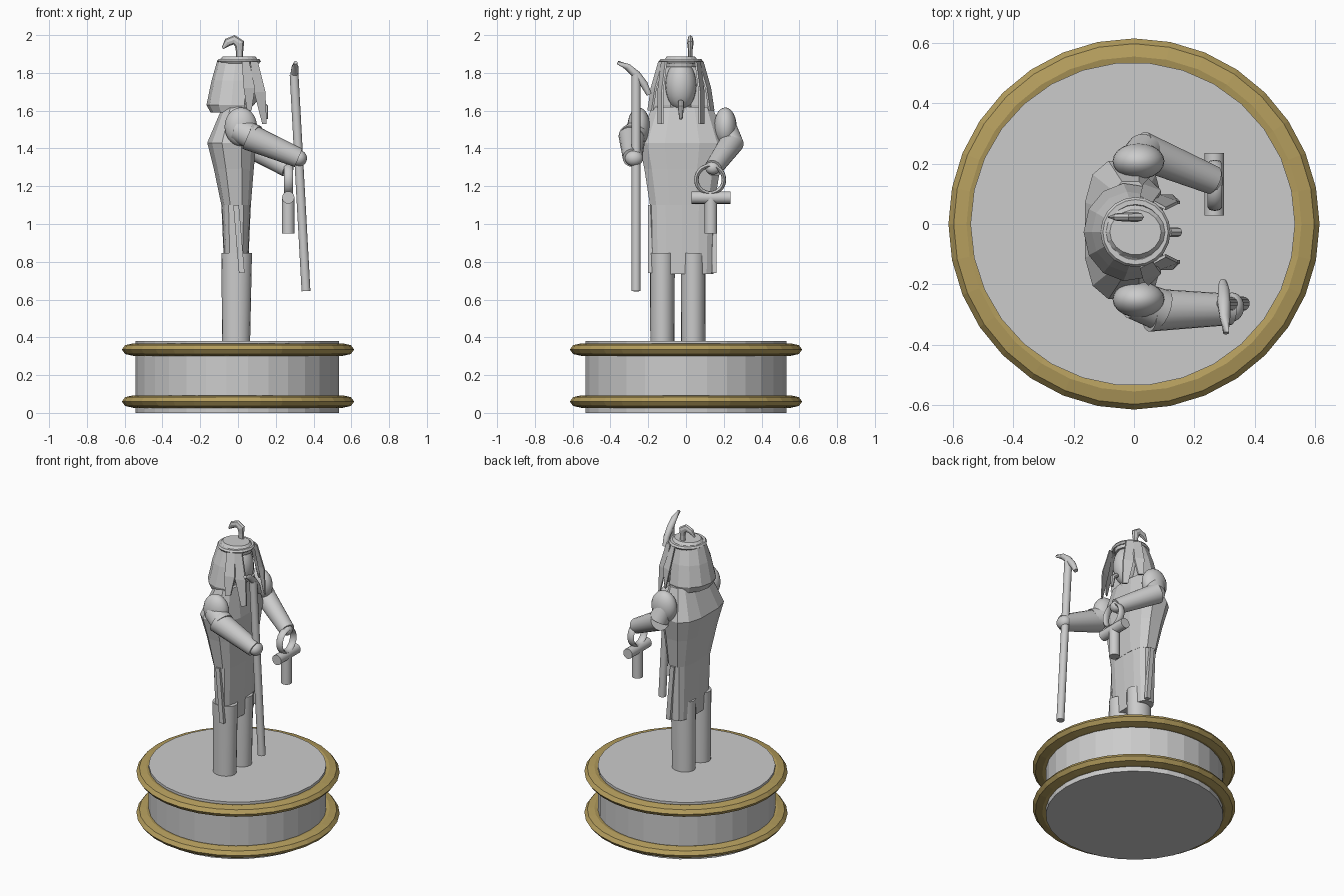
import bpy, bmesh, math
from mathutils import Vector

if "Cube" in bpy.data.objects:
    bpy.data.objects.remove(bpy.data.objects["Cube"])


def material(name, rgb):
    m = bpy.data.materials.new(name)
    m.diffuse_color = (*rgb, 1)
    m.use_nodes = True
    m.node_tree.nodes["Principled BSDF"].inputs["Base Color"].default_value = m.diffuse_color
    return m


STONE = material("grey stone", (0.6, 0.6, 0.6))
GOLD = material("dull gold", (0.46, 0.34, 0.11))


def make(name, bm, mat=STONE, smooth=None):
    bmesh.ops.recalc_face_normals(bm, faces=bm.faces[:])
    me = bpy.data.meshes.new(name)
    bm.to_mesh(me)
    bm.free()
    me.materials.append(mat)
    ob = bpy.data.objects.new(name, me)
    bpy.context.collection.objects.link(ob)
    if smooth:
        bpy.context.view_layer.objects.active = ob
        ob.select_set(True)
        bpy.ops.object.shade_smooth_by_angle(angle=math.radians(smooth))
        ob.select_set(False)
    return ob


def loft(name, rings, mat=STONE, smooth=None, closed=False):
    """Skin a list of equal-length point rings; cap the ends or close the loop."""
    bm = bmesh.new()
    vs = [[bm.verts.new(p) for p in r] for r in rings]
    n = len(rings[0])
    pairs = list(zip(vs, vs[1:])) + ([(vs[-1], vs[0])] if closed else [])
    for a, b in pairs:
        for i in range(n):
            j = (i + 1) % n
            bm.faces.new((a[i], a[j], b[j], b[i]))
    if not closed:
        bm.faces.new(vs[0])
        bm.faces.new(vs[-1])
    return make(name, bm, mat, smooth)


def ellipse(cx, cy, z, rx, ry, n, a0=0.0, a1=360.0, power=1.0):
    span = a1 - a0
    steps = n if span >= 360 else n - 1
    out = []
    for i in range(n):
        a = math.radians(a0 + span * i / steps)
        c, s = math.cos(a), math.sin(a)
        out.append((cx + rx * math.copysign(abs(c) ** power, c),
                    cy + ry * math.copysign(abs(s) ** power, s), z))
    return out


def tube(name, pts, radii, n=20, flat=1.0, smooth=40):
    """Round tube along a path; flat squashes its width in y."""
    pts = [Vector(p) for p in pts]
    rings = []
    for i, p in enumerate(pts):
        d = (pts[min(i + 1, len(pts) - 1)] - pts[max(i - 1, 0)]).normalized()
        u = Vector((0, 1, 0)) if abs(d.y) < 0.9 else Vector((1, 0, 0))
        v = d.cross(u).normalized()
        u = v.cross(d).normalized()
        r = radii[i]
        rings.append([p + u * r * flat * math.cos(t) + v * r * math.sin(t)
                      for t in (2 * math.pi * k / n for k in range(n))])
    return loft(name, rings, smooth=smooth)


def ball(name, c, r, smooth=40):
    bm = bmesh.new()
    bmesh.ops.create_uvsphere(bm, u_segments=20, v_segments=14, radius=1)
    for v in bm.verts:
        v.co = [c[k] + r[k] * v.co[k] for k in range(3)]
    return make(name, bm, STONE, smooth)


def hoop(name, c, major, ra, rz, mat, axis="z", n=32, m=8, smooth=None):
    """Ring with an elliptical section, lying flat or facing +x."""
    rings = []
    for i in range(n):
        a = 2 * math.pi * i / n
        ring = []
        for k in range(m):
            t = 2 * math.pi * k / m
            r, h = major + ra * math.cos(t), rz * math.sin(t)
            p, q = r * math.cos(a), r * math.sin(a)
            o = (p, q, h) if axis == "z" else (h, p, q)
            ring.append([c[j] + o[j] for j in range(3)])
        rings.append(ring)
    return loft(name, rings, mat, smooth, closed=True)


# Pedestal drum with two gold mouldings
loft("pedestal", [ellipse(-0.004, 0, z, 0.538, 0.536, 30) for z in (0, 0.38)])
for nm, z in (("lower", 0.06), ("upper", 0.335)):
    hoop(nm + "_moulding", (0, 0, z), 0.555, 0.06, 0.033, GOLD, n=32, m=8)

# Legs
for nm, y in (("right", -0.125), ("left", 0.038)):
    loft(nm + "_leg", [ellipse(-0.01, y, 0.37, 0.074, 0.064, 20),
                       ellipse(-0.007, y, 0.847, 0.081, 0.066, 20)], smooth=40)

# Kilt and torso as one faceted body: z, x centre, x radius, y radius
loft("kilt", [ellipse(-0.01, -0.02, z, rx, ry, 16, power=0.7)
              for z, rx, ry in ((0.735, 0.062, 0.165), (1.1, 0.078, 0.172))])
for y in (-0.19, 0.15):
    loft("kilt_side_strip", [[(x + dx, y + dy, z) for dx, dy in
         ((-0.015, -0.012), (0.015, -0.012), (0.015, 0.012), (-0.015, 0.012))]
         for x, z in ((0.02, 0.74), (-0.01, 1.1))])
body = ((1.1, -0.01, 0.08, 0.175), (1.29, -0.022, 0.108, 0.205),
        (1.43, -0.033, 0.133, 0.235), (1.62, -0.012, 0.072, 0.165))
loft("torso", [ellipse(cx, -0.02, z, rx, ry, 12, 15, 375, 0.7) for z, cx, rx, ry in body])

# Shoulders
ball("right_shoulder", (0.015, -0.25, 1.515), (0.086, 0.06, 0.102))
ball("left_shoulder", (0.015, 0.208, 1.515), (0.086, 0.06, 0.102))
# Arms: short upper arm, long forearm, small fist
tube("right_upper_arm", [(0.0, -0.25, 1.5), (0.09, -0.285, 1.455)], [0.065, 0.07])
tube("right_forearm", [(0.05, -0.285, 1.465), (0.32, -0.283, 1.35)], [0.072, 0.052])
ball("right_fist", (0.325, -0.275, 1.348), (0.04, 0.048, 0.042))
tube("left_upper_arm", [(0.005, 0.205, 1.52), (0.035, 0.24, 1.43)], [0.06, 0.062])
tube("left_forearm", [(0.02, 0.245, 1.435), (0.262, 0.145, 1.295)], [0.064, 0.048])
ball("left_fist", (0.26, 0.142, 1.297), (0.035, 0.04, 0.035))

# Staff with a curved head
tube("staff", [(0.36, -0.264, 0.645), (0.297, -0.264, 1.79)], [0.024, 0.024], 14)
tube("staff_head", [(0.305, -0.362, 1.855), (0.302, -0.31, 1.832), (0.298, -0.262, 1.79),
                    (0.297, -0.222, 1.74), (0.295, -0.195, 1.685)],
     [0.01, 0.018, 0.022, 0.02, 0.014], 10)

# Looped cross held in the left hand
hoop("cross_loop", (0.268, 0.128, 1.235), 0.073, 0.012, 0.024, STONE, "x", 28, 8, 40)
tube("cross_bar", [(0.266, 0.028, 1.14), (0.266, 0.235, 1.14)], [0.033, 0.033], 16)
tube("cross_stem", [(0.266, 0.132, 0.95), (0.266, 0.132, 1.14)], [0.033, 0.033], 16)

# Head, neck and beard
HY = -0.027
tube("neck", [(0, HY, 1.58), (0.01, HY, 1.7)], [0.065, 0.06])
ball("face", (0.03, HY, 1.735), (0.09, 0.083, 0.132))
tube("beard", [(0.115, HY, 1.645), (0.145, HY, 1.62), (0.15, HY, 1.555)],
     [0.016, 0.016, 0.009], 8)

# Headdress: faceted hood behind the face, front hanging strips, brow band
hood = ((1.59, -0.02, 0.125, 0.15), (1.63, -0.02, 0.147, 0.163),
        (1.76, -0.01, 0.13, 0.135), (1.865, 0.0, 0.11, 0.1), (1.885, 0.0, 0.07, 0.065))
loft("hood", [ellipse(cx, HY, z, rx, ry, 9, 68, 292) for z, cx, rx, ry in hood])
for s in (-1, 1):
    for k, path in enumerate((
            ((0.085, 0.085, 1.86), (0.115, 0.105, 1.7), (0.14, 0.105, 1.53)),
            ((0.04, 0.1, 1.86), (0.06, 0.14, 1.72), (0.06, 0.158, 1.6)))):
        rings = []
        for (x, y, z), w in zip(path, (0.02, 0.03, 0.012)):
            y = HY + s * y
            rings.append([(x - w, y + s * 0.008, z), (x + w, y - s * 0.012, z),
                          (x + w, y - s * 0.002, z), (x - w, y + s * 0.02, z)])
        loft("hood_strip", rings)
loft("cap", [ellipse(0.005, HY, z, r, r * 0.88, 18)
             for z, r in ((1.83, 0.1), (1.865, 0.105), (1.888, 0.085))])
hoop("brow_band", (0.005, HY, 1.862), 0.1, 0.016, 0.013, STONE, n=20, m=6)

# Rearing crest on top of the head
tube("crest", [(0.008, 0.023, 1.87), (0.008, 0.023, 1.92), (0.008, 0.023, 1.955),
               (-0.02, 0.023, 1.975), (-0.055, 0.023, 1.962), (-0.082, 0.023, 1.93)],
     [0.018, 0.02, 0.028, 0.025, 0.022, 0.006], 8, flat=0.6, smooth=None)
